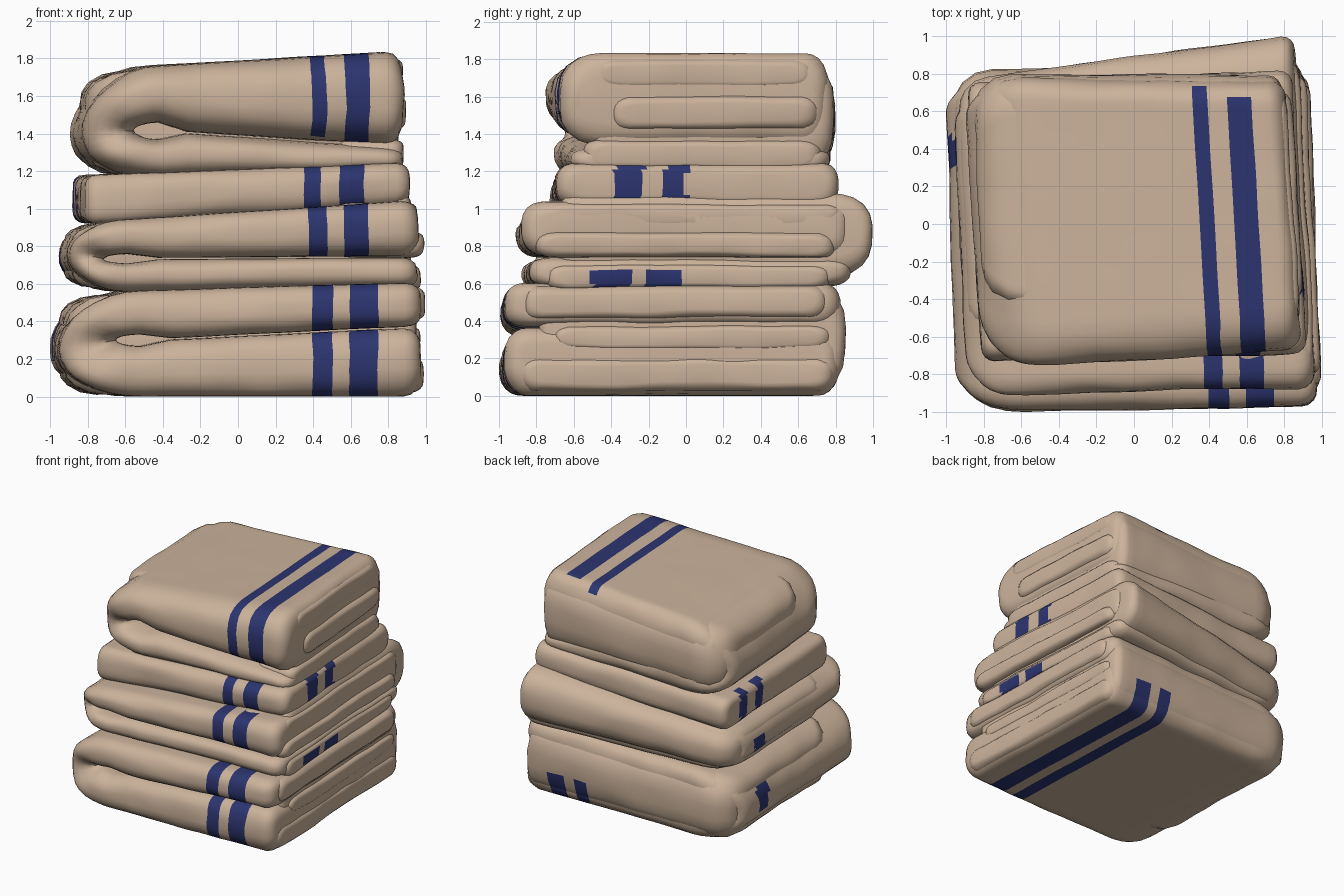
import bpy, bmesh
from math import sin, cos, pi, radians
from mathutils import Vector, noise

if "Cube" in bpy.data.objects:
    bpy.data.objects.remove(bpy.data.objects["Cube"])


def material(name, rgb):
    m = bpy.data.materials.new(name)
    m.use_nodes = True
    m.diffuse_color = (*rgb, 1)
    bsdf = m.node_tree.nodes["Principled BSDF"]
    bsdf.inputs["Base Color"].default_value = (*rgb, 1)
    bsdf.inputs["Roughness"].default_value = 0.9
    return m


BEIGE = material("beige cloth", (0.60, 0.45, 0.33))
NAVY = material("navy stripe", (0.025, 0.035, 0.16))


def lerp(pair, x):
    """Linear value across the towel, given at x = -1 and x = 1."""
    return pair[0] + (pair[1] - pair[0]) * (x + 1) / 2


def inside(v, ranges):
    return any(a < v < b for a, b in ranges)


def plain(c, n):
    return False


def loft(name, stations, yf, yb, shear, rule, rounds):
    """Skin rounded sheet sections; station = (outer, inner, side inset, thickness, recess)."""
    bm = bmesh.new()
    angles = [radians(a) for a in (6, 22, 40, 58, 75)]
    front_round, back_round = rounds
    rings = []
    for outer, inner, inset, thick, recess in stations:
        mid, half = (outer + inner) / 2, (outer - inner) / 2 * thick
        f = lerp(yf, mid.x) + inset + recess + front_round
        b = lerp(yb, mid.x) - inset - back_round
        pts = [(f - front_round * cos(a), sin(a) ** 0.7) for a in angles]
        pts += [(f + (b - f) * k / 32, 1) for k in range(33)]
        pts += [(b + back_round * cos(a), sin(a) ** 0.7) for a in reversed(angles)]
        loop = pts + [(y, -s) for y, s in reversed(pts)]
        rings.append([bm.verts.new((mid.x + half.x * s, y, mid.y + half.y * s))
                      for y, s in loop])
    n = len(rings[0])
    for a, b in zip(rings, rings[1:]):
        for j in range(n):
            k = (j + 1) % n
            bm.faces.new((a[j], a[k], b[k], b[j]))
    for r in (rings[0], rings[-1]):
        for j in range(n // 2 - 1):
            bm.faces.new((r[j], r[j + 1], r[n - 2 - j], r[n - 1 - j]))
    bmesh.ops.recalc_face_normals(bm, faces=bm.faces)
    bm.normal_update()
    for face in bm.faces:
        face.material_index = int(rule(face.calc_center_median(), face.normal))
    # Skew the sheet and wrinkle the cloth
    for v in bm.verts:
        c = v.co
        c.x += shear * c.y
        d = noise.noise_vector(Vector((c.x * 1.6, c.y * 1.6, c.z * 4)))
        e = noise.noise_vector(Vector((c.x * 4, c.y * 4, c.z * 9)))
        c += (d * 0.012 + e * 0.008) * (0.3 if abs(v.normal.z) > 0.9 else 1)
        c.z = max(c.z, 0)
    mesh = bpy.data.meshes.new(name)
    bm.to_mesh(mesh)
    bm.free()
    mesh.materials.append(BEIGE)
    mesh.materials.append(NAVY)
    obj = bpy.data.objects.new(name, mesh)
    bpy.context.collection.objects.link(obj)
    bpy.ops.object.select_all(action="DESELECT")
    obj.select_set(True)
    bpy.context.view_layer.objects.active = obj
    bpy.ops.object.shade_smooth_by_angle(angle=radians(50))


def end_steps(tip, r, side):
    """Rounded end from the tip inwards: (x, side inset, thickness)."""
    return [(tip - side * r * (1 - cos(b)), r * (1 - sin(b)), 0.5 + 0.5 * sin(b))
            for b in map(radians, (0, 20, 40, 65, 90))]


def straight(x_from, x_to, edges):
    """Stations along a flat run, with cuts at the stripe edges."""
    xs = [x_from + (x_to - x_from) * i / 22 for i in range(1, 22)]
    xs += [e for pair in edges for e in pair]
    return sorted(set(xs), reverse=x_to < x_from)


def folded_sheet(name, right, x0, rx, top, mid, bottom, gap, sag, yf, yb, shear,
                 stripes, rule, recess=0.0, front_round=0.12):
    """Sheet doubled over with a round, sagging fold on the -x side."""
    def upper(x):
        return Vector((x, lerp(top, x))), Vector((x, lerp(mid, x) + 0.004))

    def lower(x):
        return Vector((x, lerp(bottom, x))), Vector((x, lerp(mid, x) - 0.004))

    ends = end_steps(right, 0.09, 1)
    run = straight(right - 0.09, x0 + 0.1, stripes)
    stations = [(*upper(x), w, t, 0) for x, w, t in ends]
    stations += [(*upper(x), 0, 1, 0) for x in run]
    zt, zm, zb = lerp(top, x0), lerp(mid, x0), lerp(bottom, x0)
    for i in range(17):
        a = pi * i / 16
        outer = Vector((x0 - rx * sin(a),
                        (zt + zb) / 2 + (zt - zb) / 2 * cos(a) - sag * sin(a) ** 2))
        inner = Vector((x0 - 0.13 * sin(a), zm + gap * cos(a)))
        stations.append((outer, inner, 0.1 * sin(a) ** 5, 1, recess * i / 16))
    stations += [(*lower(x), 0, 1, recess) for x in reversed(run)]
    stations += [(*lower(x), w, t, recess) for x, w, t in reversed(ends)]
    loft(name, stations, yf, yb, shear, rule, (front_round, 0.12))


def slab(name, left, right, top, bottom, yf, yb, shear, stripes=(), rule=plain,
         rounds=(0.09, 0.09), left_round=0.07):
    """Flat cushion-like layer with rounded ends."""
    steps = end_steps(left, left_round, -1)
    steps += [(x, 0, 1) for x in straight(left + left_round, right - 0.07, stripes)]
    steps += reversed(end_steps(right, 0.07, 1))
    stations = [(Vector((x, lerp(top, x))), Vector((x, lerp(bottom, x))), w, t, 0)
                for x, w, t in steps]
    loft(name, stations, yf, yb, shear, rule, rounds)


# Bottom towel: doubled sheet, and the inner fold that closes its back
low = [(0.36, 0.47), (0.56, 0.71)]
folded_sheet("bottom_towel", 0.94, -0.55, 0.43, (0.55, 0.61), (0.28, 0.375), (0, 0),
             0.03, 0.03, (-1.0, -0.97), (0.79, 0.83), -0.04, low,
             lambda c, n: inside(c.x, low) and (c.y < 0.2 or c.z < 0.24)
             or c.x < -0.8 and 0.31 < c.y < 0.45 and 0.2 < c.z < 0.46)
slab("bottom_towel_inner_fold", -0.93, 0.92, (0.53, 0.6), (0.01, 0.01),
     (-0.66, -0.8), (0.82, 0.86), -0.04, low,
     lambda c, n: inside(c.x, low) and c.y > 0.5 and c.z < 0.24, (0.1, 0.18), 0.2)

# Middle towel
mid = [(0.335, 0.435), (0.525, 0.655)]
folded_sheet("middle_towel", 0.92, -0.62, 0.31, (0.92, 1.05), (0.73, 0.745), (0.55, 0.59),
             0.025, 0.0, (-0.92, -0.87), (0.7, 0.9), -0.05, mid,
             lambda c, n: inside(c.x, mid) and c.y < 0 and c.z > 0.745
             or c.x < -0.8 and 0.3 < c.y < 0.45 and 0.6 < c.z < 0.78, 0.04)
slab("middle_towel_inner_fold", -0.9, 0.9, (0.9, 1.1), (0.57, 0.64),
     (-0.6, -0.7), (0.75, 1.02), -0.05, rounds=(0.1, 0.22), left_round=0.16)

# Upper layer of the middle towel, striped on three sides
upper = [(0.32, 0.41), (0.51, 0.64)]
sides = [(-0.37, -0.22), (-0.11, 0.01)]
left_sides = [(0.22, 0.32), (0.44, 0.54)]
slab("middle_towel_upper_layer", -0.85, 0.88, (1.17, 1.25), (0.91, 1.02),
     (-0.74, -0.68), (0.74, 0.82), -0.05, upper,
     lambda c, n: inside(c.x, upper) and c.y < -0.3
     or c.x > 0.78 and inside(c.y, sides) or c.x < -0.77 and inside(c.y, left_sides))

# Top towel
high = [(0.35, 0.43), (0.535, 0.665)]
seam = (1.45, 1.32)
folded_sheet("top_towel", 0.85, -0.45, 0.41, (1.73, 1.845), seam, (1.15, 1.2),
             0.045, 0.07, (-0.79, -0.66), (0.78, 0.76), -0.06, high,
             lambda c, n: inside(c.x, high) and c.z > lerp(seam, c.x) and n.z > -0.95
             and c.y < (0.74 if c.x < 0.5 else 0.67), 0.06, 0.22)
slab("top_towel_inner_fold", -0.82, 0.83, (1.71, 1.82), (1.17, 1.21),
     (-0.45, -0.52), (0.8, 0.79), -0.06, rounds=(0.1, 0.2), left_round=0.22)

# Folded layer ends on the +x side: right, bottom, top, front, back
layer_ends = {
    "bottom_towel": (-0.04, [(0.955, 0.02, 0.21, -0.9, 0.8), (0.945, 0.24, 0.38, -0.72, 0.78),
                             (0.965, 0.41, 0.59, -0.88, 0.76)]),
    "middle_towel": (-0.05, [(0.94, 0.57, 0.71, -0.75, 0.78), (0.95, 0.74, 0.88, -0.8, 0.8),
                             (0.92, 0.9, 1.03, -0.76, 0.84)]),
    "top_towel": (-0.06, [(0.855, 1.2, 1.37, -0.55, 0.72), (0.875, 1.42, 1.61, -0.4, 0.71),
                          (0.855, 1.64, 1.8, -0.5, 0.68)]),
}
under = [(-0.5, -0.3), (-0.23, -0.02)]


def under_stripes(c, n):
    return c.x > 0.8 and c.z < 0.66 and inside(c.y, under)


for towel, (shear, ends) in layer_ends.items():
    for i, (right, z0, z1, y0, y1) in enumerate(ends):
        striped = towel == "middle_towel" and i == 0
        slab(f"{towel}_layer_end_{i + 1}", 0.5, right, (z1, z1), (z0, z0), (y0, y0),
             (y1, y1), shear, rule=under_stripes if striped else plain)
